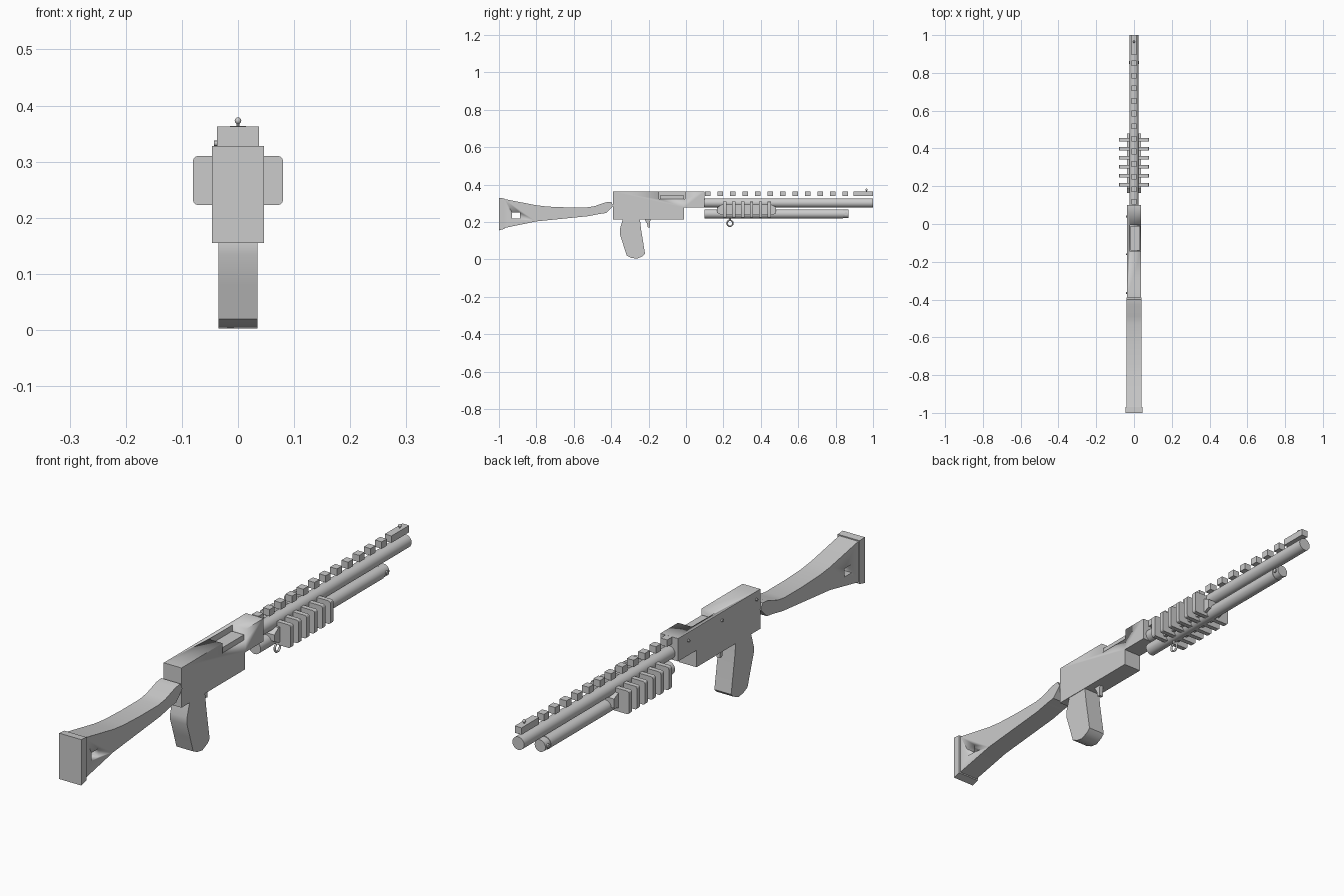
import bpy, bmesh
from math import radians
from mathutils import Matrix, Vector

if "Cube" in bpy.data.objects:
    bpy.data.objects.remove(bpy.data.objects["Cube"])


def finish(name, bm, smooth=30):
    bmesh.ops.recalc_face_normals(bm, faces=bm.faces)
    me = bpy.data.meshes.new(name)
    bm.to_mesh(me)
    bm.free()
    me.shade_smooth()
    me.set_sharp_from_angle(angle=radians(smooth))
    ob = bpy.data.objects.new(name, me)
    bpy.context.collection.objects.link(ob)
    return ob


def box(name, x, y, z, bevel=0):
    bm = bmesh.new()
    bmesh.ops.create_cube(bm, size=1)
    for v in bm.verts:
        v.co = [r[0] + (c + 0.5) * (r[1] - r[0]) for c, r in zip(v.co, (x, y, z))]
    if bevel:
        edges = [e for e in bm.edges if abs(e.verts[0].co.y - e.verts[1].co.y) > 1e-6]
        bmesh.ops.bevel(bm, geom=edges, offset=bevel, segments=3, profile=0.5, affect='EDGES')
    return finish(name, bm)


def side_profile(name, pts, x0, x1):
    """Extrude a (y, z) outline across x."""
    bm = bmesh.new()
    f = bm.faces.new([bm.verts.new((x0, y, z)) for y, z in pts])
    r = bmesh.ops.extrude_face_region(bm, geom=[f])
    for v in r['geom']:
        if isinstance(v, bmesh.types.BMVert):
            v.co.x = x1
    return finish(name, bm, 35)


def rod(name, a, b, r, n=32):
    a, b = Vector(a), Vector(b)
    bm = bmesh.new()
    m = Matrix.Translation((a + b) / 2) @ (b - a).to_track_quat('Z', 'Y').to_matrix().to_4x4()
    bmesh.ops.create_cone(bm, cap_ends=True, segments=n, radius1=r, radius2=r,
                          depth=(b - a).length, matrix=m)
    return finish(name, bm)


def cut(ob, cutter):
    mod = ob.modifiers.new("cut", 'BOOLEAN')
    mod.operation = 'DIFFERENCE'
    mod.solver = 'EXACT'
    mod.object = cutter
    cutter.hide_render = True
    cutter.hide_set(True)


# Stock with its sling hole and butt plate
stock = side_profile("stock", [
    (-0.97, 0.322), (-0.80, 0.289), (-0.74, 0.282), (-0.64, 0.278), (-0.53, 0.278), (-0.49, 0.284),
    (-0.428, 0.305), (-0.40, 0.308), (-0.388, 0.285), (-0.425, 0.248), (-0.46, 0.243),
    (-0.52, 0.231), (-0.80, 0.203), (-0.97, 0.168)], -0.04, 0.04)
cut(stock, box("stock_hole_cutter", (-0.1, 0.1), (-0.93, -0.887), (0.219, 0.25)))
side_profile("butt_plate", [(-1.0, 0.328), (-0.97, 0.326), (-0.97, 0.163), (-1.0, 0.155)], -0.046, 0.046)

# Receiver with an open ejection port and bolt
receiver = side_profile("receiver", [
    (-0.39, 0.363), (0.10, 0.363), (0.10, 0.277), (-0.01, 0.277), (-0.01, 0.213), (-0.39, 0.213)],
    -0.037, 0.037)
cut(receiver, box("port_cutter", (-0.02, 0.06), (-0.145, -0.005), (0.322, 0.40)))
box("bolt", (-0.018, 0.032), (-0.14, -0.01), (0.322, 0.342))
for i, y in enumerate((-0.365, -0.16, 0.04)):
    rod(f"receiver_pin_{i}", (-0.043, y, 0.333), (-0.03, y, 0.333), 0.005, 12)

# Grip and trigger
side_profile("grip", [
    (-0.336, 0.22), (-0.247, 0.22), (-0.24, 0.16), (-0.219, 0.03), (-0.232, 0.017), (-0.262, 0.003),
    (-0.292, 0.008), (-0.317, 0.02), (-0.336, 0.08), (-0.354, 0.135), (-0.354, 0.16)], -0.035, 0.035)
side_profile("trigger", [
    (-0.222, 0.215), (-0.19, 0.215), (-0.193, 0.19), (-0.192, 0.17), (-0.204, 0.171), (-0.208, 0.19)],
    -0.008, 0.008)

# Barrel, magazine tube and tube cap
rod("barrel", (0, 0.08, 0.302), (0, 1.0, 0.302), 0.0245)
rod("magazine_tube", (0, 0.10, 0.243), (0, 0.84, 0.243), 0.0245)
rod("tube_cap", (0, 0.838, 0.243), (0, 0.87, 0.243), 0.0225)
rod("cap_pin", (-0.027, 0.855, 0.243), (0.027, 0.855, 0.243), 0.008, 12)

# Pump handle: tapered core with ribs
side_profile("pump_core", [
    (0.165, 0.25), (0.165, 0.275), (0.19, 0.293), (0.455, 0.293), (0.48, 0.28), (0.48, 0.245),
    (0.455, 0.236), (0.19, 0.236)], -0.036, 0.036)
for i in range(6):
    y = 0.208 + i * 0.0475
    box(f"pump_rib_{i}", (-0.08, 0.08), (y - 0.009, y + 0.009), (0.223, 0.31), 0.008)

# Sling ring under the tube
bpy.ops.mesh.primitive_torus_add(major_radius=0.016, minor_radius=0.004, major_segments=24,
                                 minor_segments=8, location=(0, 0.235, 0.193),
                                 rotation=(0, radians(90), 0))
ring = bpy.context.object
ring.name = "sling_ring"
bpy.ops.object.shade_smooth()
rod("sling_post", (0, 0.235, 0.225), (0, 0.235, 0.208), 0.005, 12)

# Sighting rib blocks and front sight bead
for i in range(12):
    y = 0.117 + i * 0.0668
    box(f"rib_block_{i}", (-0.014, 0.014), (y - 0.015, y + 0.015), (0.338, 0.364))
box("front_sight_base", (-0.014, 0.014), (0.895, 1.0), (0.338, 0.364))
rod("sight_post", (0, 0.965, 0.36), (0, 0.965, 0.372), 0.003, 10)
bm = bmesh.new()
bmesh.ops.create_uvsphere(bm, u_segments=14, v_segments=8, radius=0.006,
                          matrix=Matrix.Translation((0, 0.965, 0.373)))
finish("sight_bead", bm, 60)
